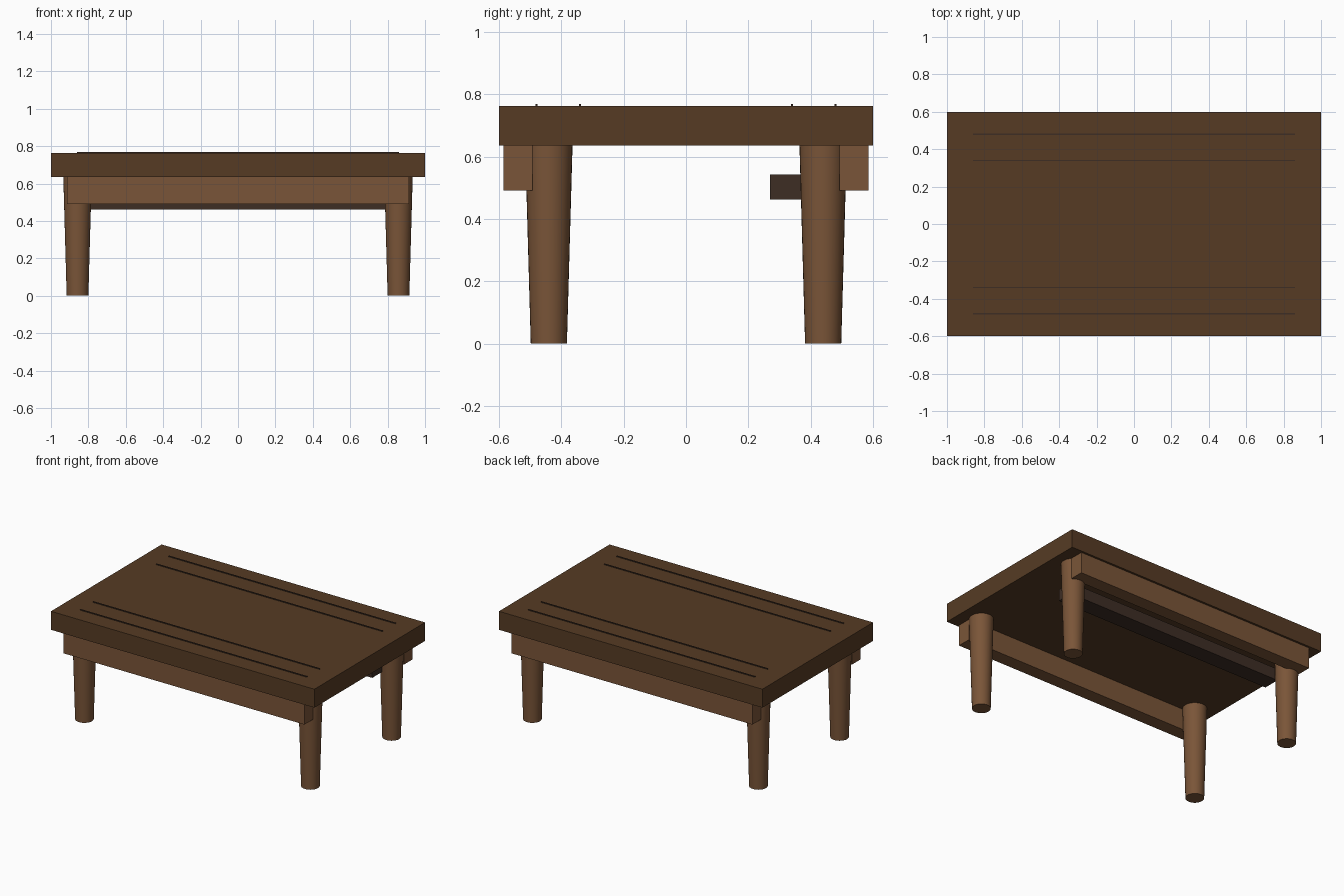
import bpy
import math

default = bpy.data.objects.get("Cube")
if default:
    bpy.data.objects.remove(default, do_unlink=True)


def material(name, rgb):
    """Flat material from an sRGB colour, stored as linear values."""
    linear = [((c / 255 + 0.055) / 1.055) ** 2.4 for c in rgb]
    mat = bpy.data.materials.new(name)
    mat.use_nodes = True
    mat.diffuse_color = (*linear, 1)
    mat.node_tree.nodes["Principled BSDF"].inputs["Base Color"].default_value = (*linear, 1)
    return mat


top_wood = material("dark brown wood", (86, 59, 36))
frame_wood = material("warm brown wood", (122, 85, 56))
deep_wood = material("deep brown wood", (61, 45, 36))


def box(name, x, y, z, mat):
    """Box spanning the given (low, high) ranges."""
    spans = (x, y, z)
    bpy.ops.mesh.primitive_cube_add(size=1, location=[(a + b) / 2 for a, b in spans])
    obj = bpy.context.object
    obj.name = name
    obj.scale = [b - a for a, b in spans]
    bpy.ops.object.transform_apply(location=False, rotation=False, scale=True)
    obj.data.materials.append(mat)


def leg(name, x, y):
    """Round leg, tapering towards the floor."""
    bpy.ops.mesh.primitive_cone_add(vertices=32, radius1=0.058, radius2=0.076,
                                    depth=UNDERSIDE, location=(x, y, UNDERSIDE / 2))
    obj = bpy.context.object
    obj.name = name
    obj.data.materials.append(frame_wood)
    bpy.ops.object.shade_smooth_by_angle(angle=math.radians(40))


UNDERSIDE, TOP = 0.635, 0.762

# Table top
box("table_top", (-1, 1), (-0.6, 0.6), (UNDERSIDE, TOP), top_wood)

# Legs, aprons and thin raised strips, repeated front and back
for side, s in (("front", -1), ("back", 1)):
    for hand, h in (("left", 1), ("right", -1)):
        leg(f"{side}_{hand}_leg", h * 0.858, s * 0.44)
    box(f"{side}_apron", (-0.915, 0.915), sorted((s * 0.492, s * 0.586)),
        (0.491, UNDERSIDE), frame_wood)
    for place, y in (("inner", 0.34), ("outer", 0.48)):
        box(f"{side}_{place}_strip", (-0.86, 0.86), (s * y - 0.003, s * y + 0.003),
            (TOP - 0.004, TOP + 0.006), deep_wood)

# Stretcher bar between the back legs
box("back_stretcher", (-0.83, 0.83), (0.27, 0.385), (0.462, 0.542), deep_wood)
